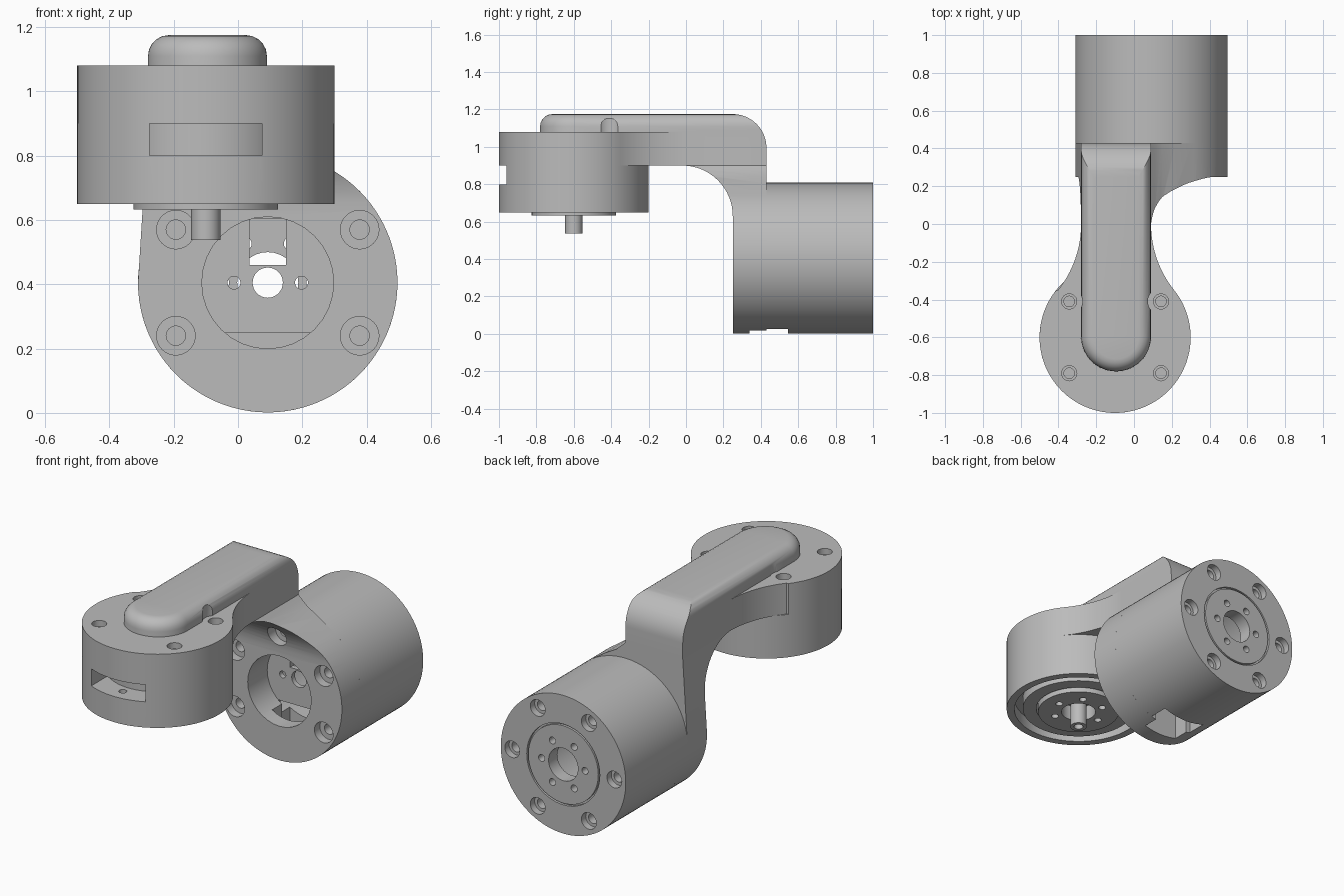
import bpy, bmesh
from math import pi, sin, cos, radians

if "Cube" in bpy.data.objects:
    bpy.data.objects.remove(bpy.data.objects["Cube"])

grey = bpy.data.materials.new("machined grey")
grey.use_nodes = True
grey.diffuse_color = (0.5, 0.5, 0.5, 1)
grey.node_tree.nodes["Principled BSDF"].inputs["Base Color"].default_value = (0.5, 0.5, 0.5, 1)


def arc(cx, cy, r, start, end, n=16):
    """Points along an arc, angles in degrees."""
    steps = [radians(start + (end - start) * i / n) for i in range(n + 1)]
    return [(cx + r * cos(t), cy + r * sin(t)) for t in steps]


def prism(name, points, low, high, axis, bevel=0):
    """Extrude a 2D outline along an axis, optionally rounding its top rim."""
    place = {"x": lambda u, v, w: (w, u, v),
             "y": lambda u, v, w: (u, w, v),
             "z": lambda u, v, w: (u, v, w)}[axis]
    bm = bmesh.new()
    a = [bm.verts.new(place(u, v, low)) for u, v in points]
    b = [bm.verts.new(place(u, v, high)) for u, v in points]
    bm.faces.new(a)
    top = bm.faces.new(b)
    n = len(points)
    for i in range(n):
        j = (i + 1) % n
        bm.faces.new((a[i], a[j], b[j], b[i]))
    bmesh.ops.recalc_face_normals(bm, faces=bm.faces)
    if bevel:
        bmesh.ops.bevel(bm, geom=list(top.edges), offset=bevel, segments=5,
                        profile=0.5, affect='EDGES')
    mesh = bpy.data.meshes.new(name)
    bm.to_mesh(mesh)
    bm.free()
    mesh.materials.append(grey)
    obj = bpy.data.objects.new(name, mesh)
    bpy.context.collection.objects.link(obj)
    return obj


def cylinder(name, centre, r, low, high, axis, n=64):
    return prism(name, arc(*centre, r, 0, 360 - 360 / n, n - 1), low, high, axis)


def box(name, u, v, low, high, axis):
    return prism(name, [(u[0], v[0]), (u[1], v[0]), (u[1], v[1]), (u[0], v[1])], low, high, axis)


def combine(obj, other, operation='DIFFERENCE'):
    """Apply a boolean and discard the tool object."""
    mod = obj.modifiers.new("cut", 'BOOLEAN')
    mod.operation, mod.object, mod.solver = operation, other, 'EXACT'
    bpy.context.view_layer.update()
    mesh = bpy.data.meshes.new_from_object(obj.evaluated_get(bpy.context.evaluated_depsgraph_get()))
    obj.modifiers.clear()
    obj.data = mesh
    bpy.data.objects.remove(other)


def drill(obj, centre, r, low, high, axis):
    combine(obj, cylinder("drill", centre, r, low, high, axis, 32))


def ring(centre, r, start, count=6):
    return [(centre[0] + r * cos(radians(start) + 2 * pi * i / count),
             centre[1] + r * sin(radians(start) + 2 * pi * i / count)) for i in range(count)]


HEAD = (-0.1, -0.6)       # vertical motor axis (x, y)
BODY = (0.0925, 0.405)    # horizontal motor axis (x, z)
BR = 0.4035
LEFT, RIGHT = -0.28, 0.09  # arm edges
MID = (LEFT + RIGHT) / 2

# Upper plate: head disc blending into the arm with concave flares
flare = arc(RIGHT + 0.562, 0, 0.562, 180, 218.6)
mirrored = [(2 * MID - x, y) for x, y in reversed(flare)]
plate = prism("upper_plate", [(LEFT, 0.1), (RIGHT, 0.1)] + flare
              + arc(*HEAD, 0.4, 38, -218, 80) + mirrored, 0.9, 1.08, "z")
bolts = [(HEAD[0] + sx * 0.243, HEAD[1] + sy * 0.19) for sx in (-1, 1) for sy in (-1, 1)]
for p in bolts:
    drill(plate, p, 0.04, 1.045, 1.2, "z")
    drill(plate, p, 0.028, 0.95, 1.2, "z")

# Arm cap: rounded nose, soft rim, rounded back corner
w = (RIGHT - LEFT) / 2
cap = prism("arm_cap", [(RIGHT, 0.6), (LEFT, 0.6)] + arc(MID, -0.595, w, 180, 360, 32),
            0.9, 1.175, "z", bevel=0.065)
combine(cap, prism("corner", [(0.7, 0.8), (0.43, 0.8)] + arc(0.25, 0.995, 0.18, 0, 90)
                   + [(0.25, 1.3), (0.7, 1.3)], -1, 1, "x"))
for p in bolts:
    if p[1] > HEAD[1]:
        drill(cap, p, 0.07, 1.08, 1.3, "z")

# Rear bracket: front outline intersected with the filleted side outline
front_outline = ([(LEFT, 0.9)] + arc(*BODY, BR, 180, 418, 70)
                 + [(0.22, 0.805), (0.15, 0.845), (0.11, 0.88), (RIGHT, 0.9)])
bracket = prism("rear_bracket", front_outline, -0.2, 0.6, "y")
combine(bracket, prism("side_outline", [(-0.02, 1.0)] + arc(-0.02, 0.63, 0.27, 90, 0)
                       + [(0.25, -0.1), (0.43, -0.1), (0.43, 1.0)], -1, 1, "x"), 'INTERSECT')
drill(bracket, BODY, 0.205, 0.1, 0.5, "y")
for i, p in enumerate(ring(BODY, 0.33, 30)):
    if i != 4:  # the cable slot takes the lowest position
        drill(bracket, p, 0.06, -0.1, 0.3, "y")
        drill(bracket, p, 0.03, 0.2, 0.4, "y")
combine(bracket, box("slot", (BODY[0] - 0.11, BODY[0] + 0.11), (-0.1, 0.25), 0.34, 0.5, "y"))

# Horizontal motor: hollow shell with a pierced front wall and drilled back face
motor = cylinder("rear_motor", BODY, BR, 0.43, 1.0, "y", 96)
combine(motor, cylinder("cavity", BODY, 0.28, 0.46, 0.92, "y"))
drill(motor, BODY, 0.047, 0.3, 0.6, "y")
drill(motor, BODY, 0.095, 0.8, 1.1, "y")
for side in (-1, 1):
    drill(motor, (BODY[0] + side * 0.105, BODY[1]), 0.02, 0.3, 0.6, "y")
combine(motor, box("window", (BODY[0] - 0.057, BODY[0] + 0.057), (0.46, 0.605), 0.3, 0.6, "y"))
combine(motor, box("slot", (BODY[0] - 0.139, BODY[0] + 0.139), (-0.1, 0.25), 0.3, 0.545, "y"))
groove = cylinder("groove", BODY, 0.236, 0.985, 1.1, "y")
combine(groove, cylinder("core", BODY, 0.226, 0.9, 1.2, "y"))
combine(motor, groove)
for p in ring(BODY, 0.14, 0):
    drill(motor, p, 0.02, 0.8, 1.1, "y")
for p in ring(BODY, 0.33, 0):
    drill(motor, p, 0.048, 0.96, 1.1, "y")
    drill(motor, p, 0.03, 0.88, 1.1, "y")

# Vertical motor housing with cable slot and recessed underside
housing = cylinder("head_housing", HEAD, 0.4, 0.65, 0.9, "z", 96)
combine(housing, cylinder("recess", HEAD, 0.357, 0.5, 0.72, "z"))
slot = box("slot", (HEAD[0] - 0.175, HEAD[0] + 0.175), (-1.1, -0.75), 0.8, 0.95, "z")
combine(slot, cylinder("core", HEAD, 0.27, 0.7, 1.1, "z"))
combine(housing, slot)
drill(housing, (HEAD[0], -0.92), 0.022, 0.76, 0.85, "z")

# Underside of the vertical motor: ring, output disc and shaft
stator = cylinder("stator_ring", HEAD, 0.31, 0.655, 0.74, "z")
combine(stator, cylinder("bore", HEAD, 0.235, 0.5, 0.9, "z"))
disc = cylinder("output_disc", HEAD, 0.225, 0.633, 0.74, "z")
drill(disc, HEAD, 0.095, 0.5, 0.9, "z")
for p in ring(HEAD, 0.14, 0):
    drill(disc, p, 0.02, 0.5, 0.9, "z")
shaft = cylinder("output_shaft", HEAD, 0.046, 0.538, 0.75, "z", 32)
drill(shaft, HEAD, 0.025, 0.5, 0.6, "z")

# Smooth round walls, crisp edges
bpy.ops.object.select_all(action='DESELECT')
for obj in (plate, cap, bracket, motor, housing, stator, disc, shaft):
    obj.select_set(True)
    bpy.context.view_layer.objects.active = obj
bpy.ops.object.shade_smooth_by_angle(angle=radians(30))
